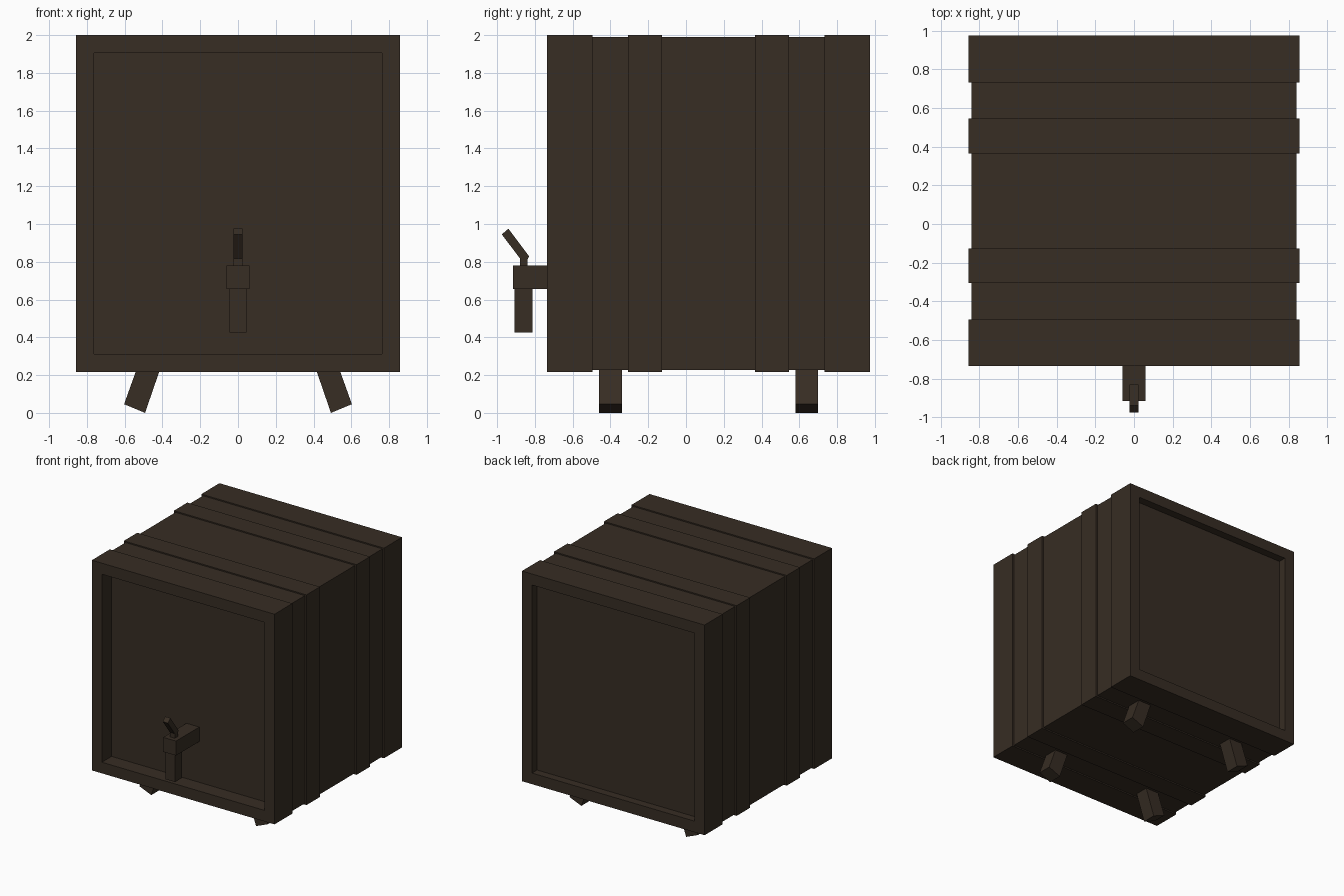
import bpy, bmesh, math
from mathutils import Vector

if "Cube" in bpy.data.objects:
    bpy.data.objects.remove(bpy.data.objects["Cube"])

wood = bpy.data.materials.new("dark_wood")
wood.diffuse_color = (0.038, 0.026, 0.017, 1)
wood.use_nodes = True
wood.node_tree.nodes["Principled BSDF"].inputs["Base Color"].default_value = wood.diffuse_color


def finish(name, bm):
    bmesh.ops.recalc_face_normals(bm, faces=bm.faces)
    mesh = bpy.data.meshes.new(name)
    bm.to_mesh(mesh)
    bm.free()
    mesh.materials.append(wood)
    obj = bpy.data.objects.new(name, mesh)
    bpy.context.collection.objects.link(obj)
    return obj


def box_bm(x, y, z):
    bm = bmesh.new()
    bmesh.ops.create_cube(bm, size=1)
    for v in bm.verts:
        v.co = Vector([(r[0] + r[1]) / 2 + c * (r[1] - r[0])
                       for c, r in zip(v.co, (x, y, z))])
    return bm


def box(name, x, y, z):
    return finish(name, box_bm(x, y, z))


def prism(name, points, offset):
    """Extrude a closed outline along an offset."""
    bm = bmesh.new()
    face = bm.faces.new([bm.verts.new(p) for p in points])
    ext = bmesh.ops.extrude_face_region(bm, geom=[face], use_keep_orig=True)
    verts = [g for g in ext["geom"] if isinstance(g, bmesh.types.BMVert)]
    bmesh.ops.translate(bm, vec=offset, verts=verts)
    return finish(name, bm)


def end_band(name, y, side, depth):
    """Thick end hoop with a sunken head panel."""
    bm = box_bm((-0.857, 0.857), y, (0.217, 2.0))
    bm.normal_update()
    face = next(f for f in bm.faces if f.normal.y * side > 0.9)
    bmesh.ops.inset_region(bm, faces=[face], thickness=0.133)
    # sink the panel as a straight-walled recess
    ext = bmesh.ops.extrude_face_region(bm, geom=[face])
    verts = [g for g in ext["geom"] if isinstance(g, bmesh.types.BMVert)]
    bmesh.ops.translate(bm, vec=(0, -side * depth, 0), verts=verts)
    if face.is_valid:
        bmesh.ops.delete(bm, geom=[face], context='FACES_ONLY')
    return finish(name, bm)


# Body and raised bands
box("barrel_body", (-0.842, 0.842), (-0.5, 0.735), (0.228, 1.99))
end_band("front_band", (-0.735, -0.495), -1, 0.13)
end_band("back_band", (0.733, 0.975), 1, 0.068)
box("front_middle_band", (-0.857, 0.857), (-0.306, -0.126), (0.217, 2.0))
box("back_middle_band", (-0.857, 0.857), (0.365, 0.545), (0.217, 2.0))

# Splayed legs
for x_name, s in (("left", -1), ("right", 1)):
    for y_name, y in (("front", -0.46), ("back", 0.58)):
        outline = [(0.492, 0), (0.603, 0.046), (0.512, 0.3), (0.389, 0.3)]
        prism(f"{y_name}_{x_name}_leg",
              [(s * px, y, pz) for px, pz in outline], (0, 0.12, 0))

# Tap
box("tap_body", (-0.06, 0.06), (-0.917, -0.6), (0.657, 0.78))
box("tap_spout", (-0.045, 0.045), (-0.907, -0.813), (0.425, 0.66))
box("tap_stem", (-0.023, 0.023), (-0.88, -0.838), (0.775, 0.825))
lever = [(-0.975, 0.945), (-0.94, 0.975), (-0.83, 0.828), (-0.84, 0.812), (-0.875, 0.812)]
prism("tap_lever", [(-0.024, y, z) for y, z in lever], (0.048, 0, 0))
